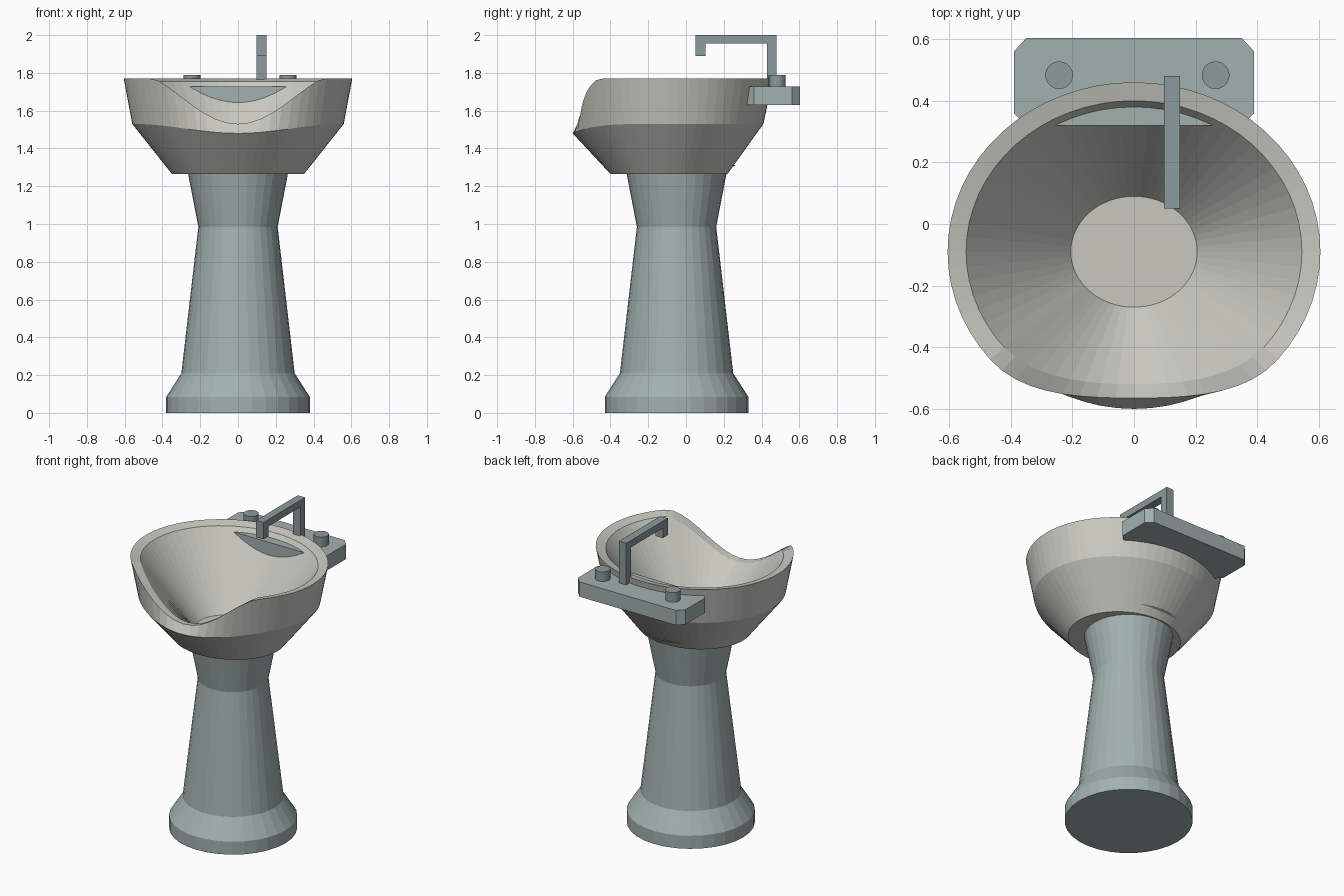
import bpy, bmesh
from math import cos, sin, pi

if "Cube" in bpy.data.objects:
    bpy.data.objects.remove(bpy.data.objects["Cube"])


def material(name, rgb):
    m = bpy.data.materials.new(name)
    m.diffuse_color = (*rgb, 1)
    m.use_nodes = True
    m.node_tree.nodes["Principled BSDF"].inputs["Base Color"].default_value = m.diffuse_color
    return m


ceramic = material("warm_ceramic", (0.58, 0.58, 0.53))
stone = material("blue_grey", (0.36, 0.44, 0.43))
metal = material("dark_grey", (0.26, 0.32, 0.33))


def finish(name, bm, mat):
    bmesh.ops.recalc_face_normals(bm, faces=bm.faces)
    me = bpy.data.meshes.new(name)
    bm.to_mesh(me)
    bm.free()
    me.materials.append(mat)
    ob = bpy.data.objects.new(name, me)
    bpy.context.collection.objects.link(ob)
    return ob


def loft(name, rings, mat):
    """Skin a list of equal-length point rings and cap both ends."""
    bm = bmesh.new()
    loops = [[bm.verts.new(p) for p in r] for r in rings]
    n = len(loops[0])
    for a, b in zip(loops, loops[1:]):
        for i in range(n):
            j = (i + 1) % n
            bm.faces.new((a[i], a[j], b[j], b[i]))
    bm.faces.new(loops[0])
    bm.faces.new(loops[-1])
    return finish(name, bm, mat)


def prism(name, pts, lo, hi, place, mat):
    return loft(name, [[place(u, v, h) for u, v in pts] for h in (lo, hi)], mat)


def ellipse(rx, ry, cy, z, n, dip=0, pull=0, width=1, power=1):
    """Ellipse whose front part is lowered by dip and pulled back by pull."""
    pts = []
    for i in range(n):
        a = 2 * pi * i / n
        x, y = rx * cos(a), ry * sin(a)
        f = 0
        if y < 0 and abs(x) < width:
            f = max(0, cos(pi / 2 * x / width)) ** power
        pts.append((x, cy + y + pull * f, z - dip * f))
    return pts


# Pedestal with a hidden top flange
profile = [(0.38, 0), (0.38, 0.085), (0.30, 0.21), (0.21, 0.985),
           (0.265, 1.27), (0.275, 1.295), (0.315, 1.312)]
loft("pedestal", [ellipse(r, r, -0.05, z, 32) for r, z in profile], stone)

# Bowl: outside, dipped rim, inside wall, floor
N, C = 64, -0.09
loft("bowl", [
    ellipse(0.35, 0.31, C, 1.265, N),
    ellipse(0.56, 0.50, C, 1.53, N, 0.05, -0.01, 0.56, 2),
    ellipse(0.605, 0.55, C, 1.77, N, 0.24, 0.075, 0.45, 1.3),
    ellipse(0.545, 0.49, C, 1.755, N, 0.23, 0.06, 0.43, 1.3),
    ellipse(0.205, 0.18, C, 1.32, N),
], ceramic)

# Tap shelf with chamfered corners
shelf = [(-0.35, 0.32), (0.35, 0.32), (0.39, 0.36), (0.39, 0.56),
         (0.35, 0.603), (-0.35, 0.603), (-0.39, 0.56), (-0.39, 0.36)]
prism("tap_shelf", shelf, 1.63, 1.727, lambda u, v, h: (u, v, h), stone)

# Tap knobs
for side, x0 in (("left", -0.243), ("right", 0.265)):
    x0 = 0.265 if side == "right" else -0.243
    loft(side + "_knob", [[(x + x0, y, z) for x, y, z in
                           ellipse(0.045, 0.045, 0.483, z, 20)]
                          for z in (1.72, 1.79)], metal)

# Square-section spout
spout = [(0.48, 1.72), (0.48, 2.0), (0.05, 2.0), (0.05, 1.89),
         (0.102, 1.89), (0.102, 1.955), (0.43, 1.955), (0.43, 1.72)]
prism("spout", spout, 0.097, 0.15, lambda u, v, h: (h, u, v), metal)
